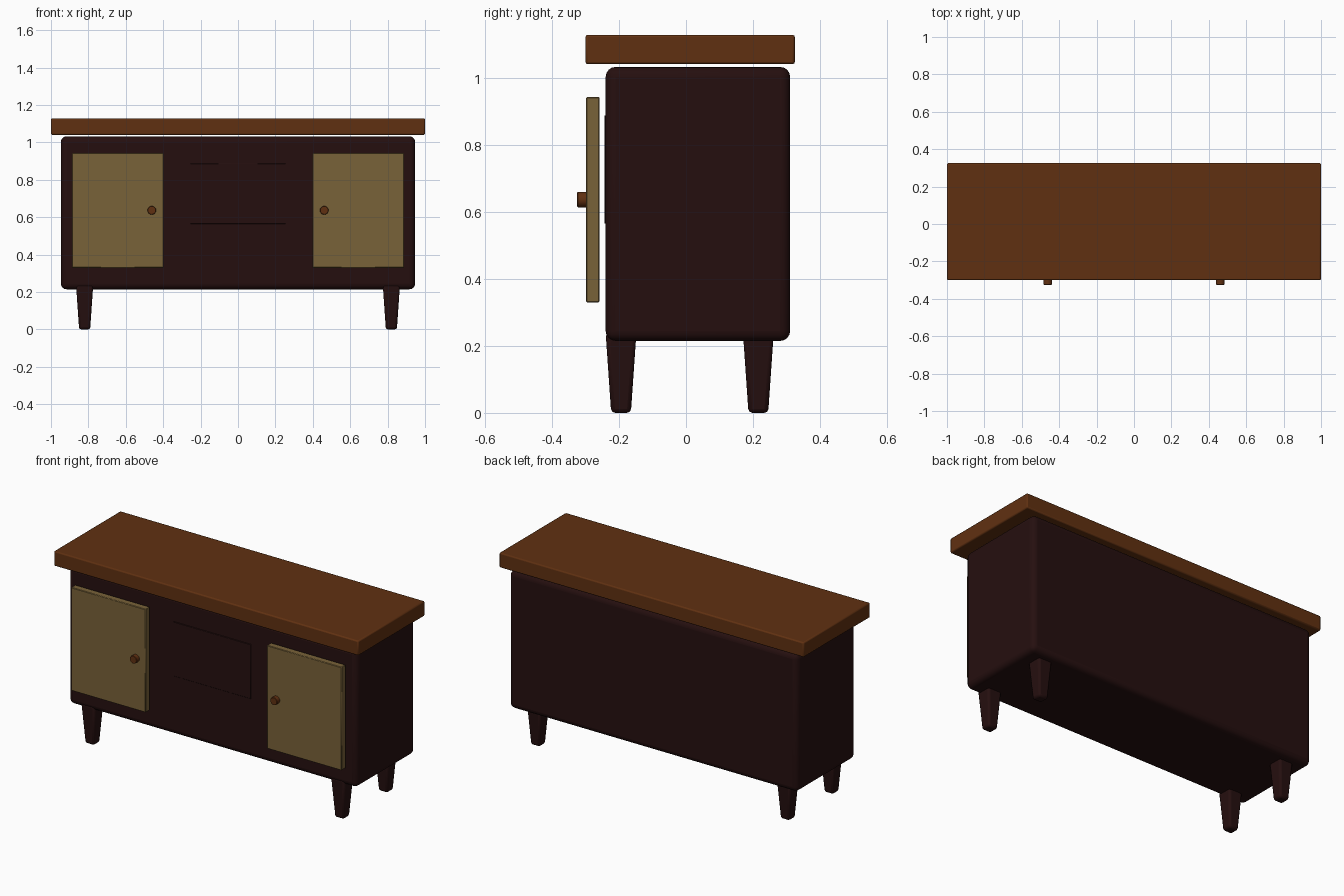
import bpy, bmesh, math
from mathutils import Matrix

if "Cube" in bpy.data.objects:
    bpy.data.objects.remove(bpy.data.objects["Cube"])


def material(name, rgb):
    m = bpy.data.materials.new(name)
    m.diffuse_color = (*rgb, 1)
    m.use_nodes = True
    m.node_tree.nodes["Principled BSDF"].inputs["Base Color"].default_value = m.diffuse_color
    return m


DARK = material("dark wood", (0.0185, 0.0047, 0.0047))
BROWN = material("brown wood", (0.118, 0.030, 0.0055))
TAN = material("tan wood", (0.190, 0.122, 0.040))


def finish(bm, name, mat, bevel, segments):
    mesh = bpy.data.meshes.new(name)
    bm.to_mesh(mesh)
    bm.free()
    mesh.materials.append(mat)
    ob = bpy.data.objects.new(name, mesh)
    bpy.context.collection.objects.link(ob)
    if bevel:
        mod = ob.modifiers.new("Bevel", 'BEVEL')
        mod.width, mod.segments = bevel, segments
        mod.limit_method = 'ANGLE'
    bpy.context.view_layer.objects.active = ob
    ob.select_set(True)
    bpy.ops.object.shade_smooth_by_angle(angle=math.radians(35))
    ob.select_set(False)
    return ob


def box(name, lo, hi, mat, bevel=0.005, segments=1, taper=1.0):
    """Box between two corners; taper scales the bottom end."""
    bm = bmesh.new()
    bmesh.ops.create_cube(bm, size=1)
    for v in bm.verts:
        k = taper if v.co.z < 0 else 1
        for i in range(3):
            f = k if i < 2 else 1
            v.co[i] = (lo[i] + hi[i]) / 2 + v.co[i] * f * (hi[i] - lo[i])
    return finish(bm, name, mat, bevel, segments)


# cabinet body and table top
box("cabinet_body", (-0.947, -0.24, 0.215), (0.947, 0.311, 1.033), DARK, 0.03, 4)
box("table_top", (-1, -0.30, 1.041), (1, 0.325, 1.129), BROWN, 0.007, 2)

# slightly raised centre panel
box("centre_panel", (-0.255, -0.244, 0.565), (0.255, -0.22, 0.888), DARK, 0.002)

for side, label in ((-1, "left"), (1, "right")):
    # doors
    xs = sorted((side * 0.398, side * 0.888))
    box(label + "_door", (xs[0], -0.298, 0.33), (xs[1], -0.258, 0.943), TAN, 0.003)

    # round knobs
    bm = bmesh.new()
    bmesh.ops.create_cone(bm, cap_ends=True, segments=16, radius1=0.023,
                          radius2=0.023, depth=0.04)
    bm.transform(Matrix.Translation((side * 0.461, -0.305, 0.637))
                 @ Matrix.Rotation(math.pi / 2, 4, 'X'))
    finish(bm, label + "_knob", BROWN, 0.002, 1)

    # tapered legs with chamfered corners
    for y, place in ((-0.194, "front"), (0.216, "back")):
        x = side * 0.82
        box(f"{place}_{label}_leg", (x - 0.046, y - 0.046, 0),
            (x + 0.046, y + 0.046, 0.24), DARK, 0.012, 2, taper=0.64)
